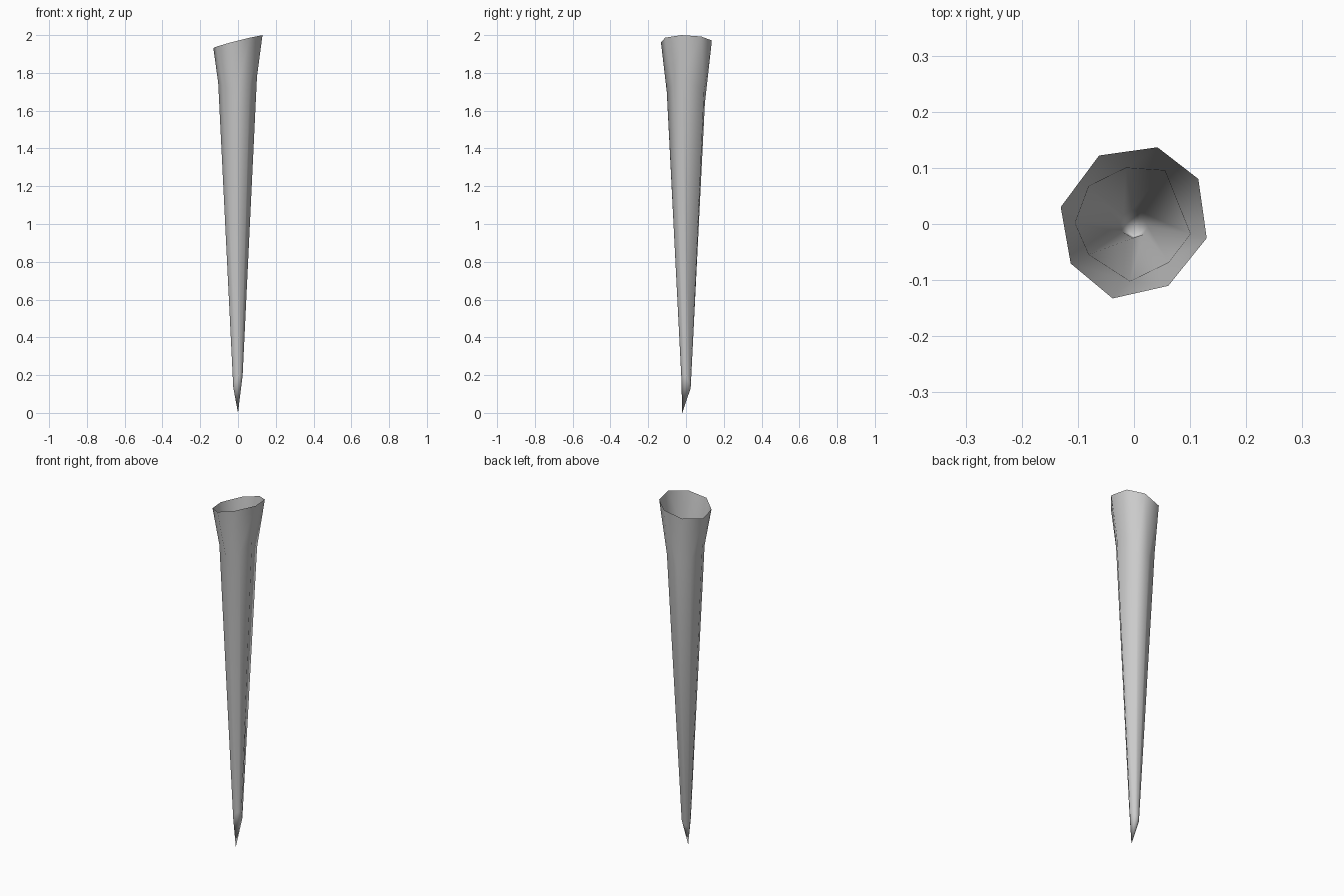
import bpy, bmesh
from math import cos, sin, radians

if "Cube" in bpy.data.objects:
    bpy.data.objects.remove(bpy.data.objects["Cube"])

# Each outline is counter-clockwise: (angle in degrees, radius)
rim = [(-11, .132), (35, .140), (73, .143), (117, .137),
       (167, .134), (212, .133), (254, .138), (299, .126)]
# Shoulder: (angle, radius, height)
shoulder = [(-10, .102, 1.78), (60, .110, 1.70), (98, .101, 1.64), (140, .105, 1.70),
            (179, .105, 1.75), (214, .097, 1.73), (266, .102, 1.70), (312, .092, 1.74)]


def polar(a, r):
    return r * cos(radians(a)), r * sin(radians(a))


bm = bmesh.new()

# Slanted open rim
top = []
for a, r in rim:
    x, y = polar(a, r)
    top.append(bm.verts.new((x, y, min(2.0, 1.966 + .26 * x - .04 * y))))

# Shoulder where the flare begins
mid = [bm.verts.new((*polar(a, r), z)) for a, r, z in shoulder]

# Uneven neck just above the point
low = []
for a, r, z in shoulder:
    x, y = polar(a, .025)
    low.append(bm.verts.new((x, y, .165 + 1.2 * x - 1.2 * y)))

tip = bm.verts.new((0, -.02, 0))

for i in range(8):
    j = (i + 1) % 8
    # Flared collar, split along its folds
    if i == 5:
        bm.faces.new((top[i], mid[i], mid[j]))
        bm.faces.new((top[i], mid[j], top[j]))
    else:
        bm.faces.new((top[i], mid[i], top[j]))
        bm.faces.new((mid[i], mid[j], top[j]))
    # Long taper and point
    bm.faces.new((mid[i], low[i], low[j], mid[j]))
    bm.faces.new((low[i], tip, low[j]))

bmesh.ops.recalc_face_normals(bm, faces=bm.faces[:])
for f in bm.faces:
    f.smooth = True

mesh = bpy.data.meshes.new("hollow_spike")
bm.to_mesh(mesh)
bm.free()
spike = bpy.data.objects.new("hollow_spike", mesh)
bpy.context.collection.objects.link(spike)
